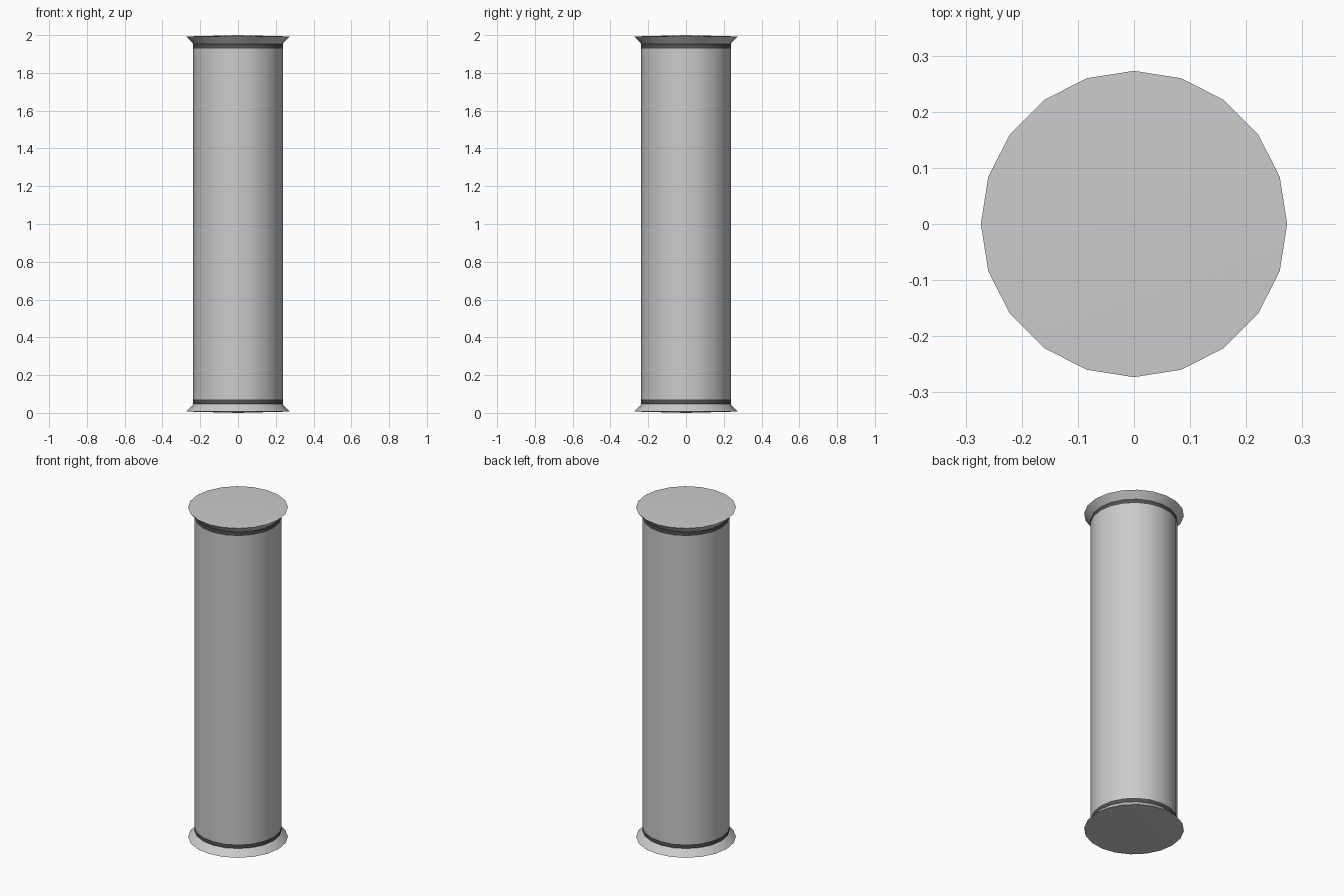
import bpy, bmesh, math

if "Cube" in bpy.data.objects:
    bpy.data.objects.remove(bpy.data.objects["Cube"])

SIDES = 20


def material(name, grey):
    m = bpy.data.materials.new(name)
    m.diffuse_color = (grey, grey, grey, 1)
    m.use_nodes = True
    m.node_tree.nodes["Principled BSDF"].inputs["Base Color"].default_value = m.diffuse_color
    return m


stone = material("light grey", 0.6)
dark = material("dark grey", 0.08)

# Lower half profile (radius, z); the upper half is its mirror
half = [(0.273, 0.007), (0.237, 0.046), (0.237, 0.070)]
profile = half + [(r, 2 - z) for r, z in reversed(half)]

bm = bmesh.new()
rings = [[bm.verts.new((r * math.cos(i * math.tau / SIDES),
                        r * math.sin(i * math.tau / SIDES), z))
          for i in range(SIDES)] for r, z in profile]

# Flares, dark bands and shaft
for level, (low, high) in enumerate(zip(rings, rings[1:])):
    for i in range(SIDES):
        j = (i + 1) % SIDES
        face = bm.faces.new((low[i], low[j], high[j], high[i]))
        face.material_index = 1 if level in (1, 3) else 0

# Very slightly raised end caps
for ring, z in ((rings[0], 0), (rings[-1], 2)):
    centre = bm.verts.new((0, 0, z))
    for i in range(SIDES):
        bm.faces.new((ring[i], ring[(i + 1) % SIDES], centre))

bmesh.ops.recalc_face_normals(bm, faces=bm.faces)
mesh = bpy.data.meshes.new("column")
bm.to_mesh(mesh)
bm.free()
mesh.materials.append(stone)
mesh.materials.append(dark)
column = bpy.data.objects.new("column", mesh)
bpy.context.collection.objects.link(column)
bpy.context.view_layer.objects.active = column
column.select_set(True)
bpy.ops.object.shade_smooth_by_angle(angle=math.radians(30))
